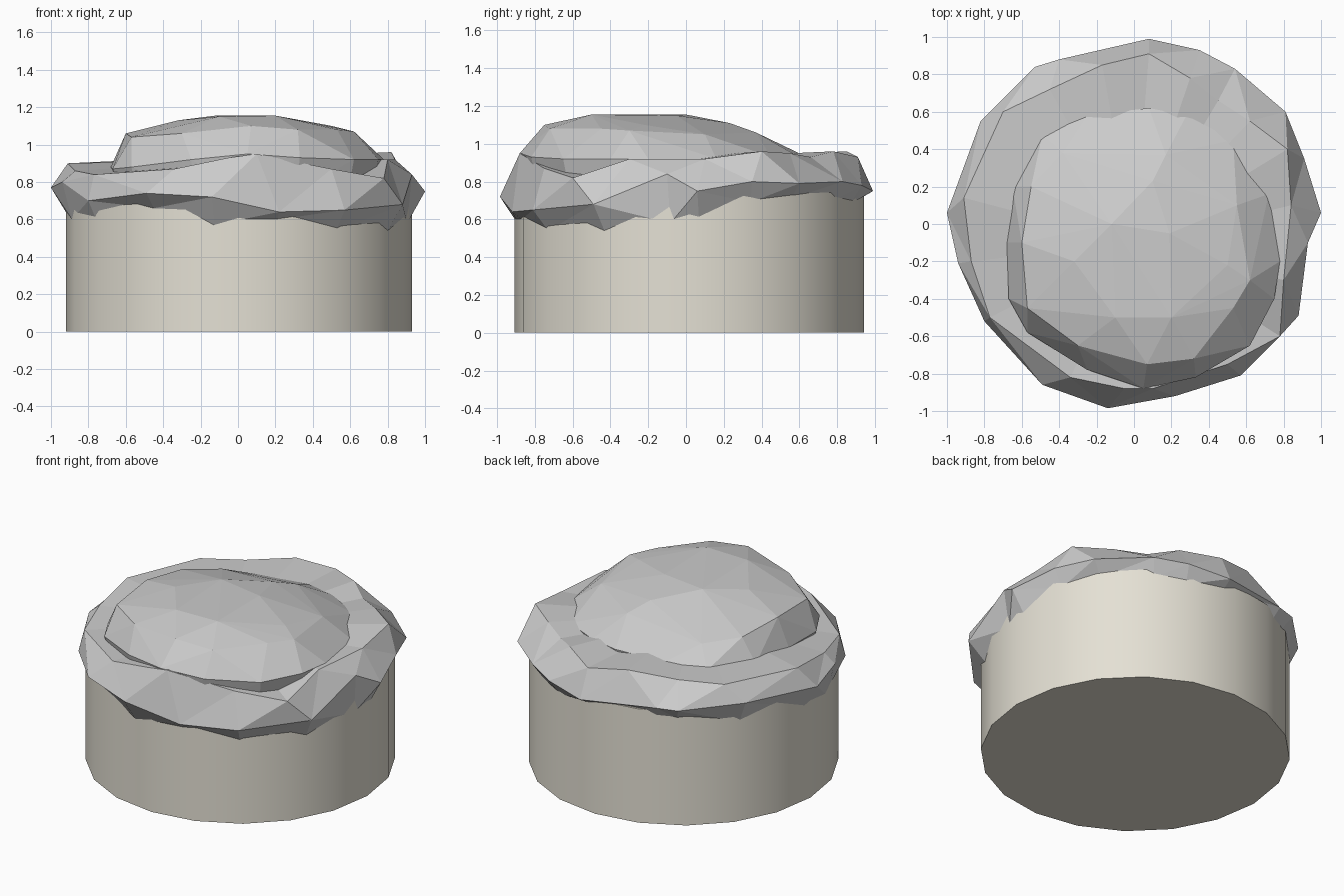
import bpy, bmesh, math


def finish(bm, name):
    bmesh.ops.recalc_face_normals(bm, faces=bm.faces)
    mesh = bpy.data.meshes.new(name)
    bm.to_mesh(mesh)
    bm.free()
    obj = bpy.data.objects.new(name, mesh)
    bpy.context.collection.objects.link(obj)
    return obj


# Round stone-coloured drum, smooth around its side
bpy.ops.mesh.primitive_cylinder_add(vertices=20, radius=0.925, depth=0.75,
                                    location=(0.005, 0.018, 0.375))
drum = bpy.context.object
drum.name = "base_drum"
bpy.ops.object.shade_smooth_by_angle(angle=math.radians(35))
beige = bpy.data.materials.new("beige_stone")
beige.diffuse_color = (0.78, 0.75, 0.66, 1)
drum.data.materials.append(beige)

# Lower rock: widest outline, shoulder outline and ragged bottom edge heights
widest = [(1, .06, .75), (.91, .35, .80), (.81, .60, .79), (.54, .83, .80),
          (.35, .93, .78), (.08, .99, .75), (-.40, .88, .78), (-.53, .84, .78),
          (-.82, .55, .80), (-1, .06, .77), (-.94, -.21, .80), (-.80, -.52, .70),
          (-.49, -.86, .74), (-.14, -.985, .72), (.22, -.92, .64),
          (.57, -.81, .65), (.88, -.49, .68), (.93, -.10, .84)]
shoulder = [(.84, .10, .92), (.82, .40, .96), (.62, .55, .95), (.45, .66, .93),
            (.30, .78, .96), (.08, .91, .93), (-.17, .85, .96), (-.45, .72, .92),
            (-.70, .60, .91), (-.91, .14, .90), (-.87, -.20, .86),
            (-.77, -.50, .84), (-.34, -.82, .87), (-.05, -.88, .93),
            (.10, -.88, .95), (.50, -.75, .87), (.78, -.60, .82), (.80, -.30, .92)]
edge_z = [.59, .69, .71, .70, .68, .71, .71, .70, .65, .62, .60, .61, .66, .57,
          .60, .54, .53, .58]
hem = []
for (x, y, _), z in zip(widest, edge_z):
    k = 0.91 / math.hypot(x, y)
    hem.append((x * k, y * k + 0.015, z))

bm = bmesh.new()
rings = [[bm.verts.new(p) for p in ring] for ring in (hem, widest, shoulder)]
n = len(widest)
for low, high in zip(rings, rings[1:]):
    for i in range(n):
        j = (i + 1) % n
        bm.faces.new((low[i], low[j], high[j], high[i]))
for ring, centre in ((rings[0], (0, 0, .65)), (rings[-1], (0, -.1, .92))):
    c = bm.verts.new(centre)
    for i in range(n):
        bm.faces.new((ring[i], ring[(i + 1) % n], c))
bmesh.ops.triangulate(bm, faces=bm.faces)
finish(bm, "lower_rock")

# Upper rock: faceted hull over its outline, shoulder and crown points
outline = [(-.65, .20, .88), (-.49, .48, .90), (-.25, .58, .93), (.08, .62, .94),
           (.28, .58, .94), (.53, .45, .93), (.72, .16, .92), (.78, -.20, .92),
           (.75, -.40, .92), (.62, -.65, .92), (.33, -.82, .93), (.05, -.88, .95),
           (-.25, -.78, .92), (-.57, -.58, .88), (-.67, -.40, .87), (-.68, -.10, .88)]
mid = [(-.60, -.10, 1.06), (-.55, .20, 1.03), (-.38, .38, 1.01), (.17, .37, 1.06),
       (.55, .10, 1.05), (.62, -.30, 1.07), (.53, -.45, 1.08), (.32, -.72, 1.08),
       (.07, -.75, 1.10), (-.30, -.65, 1.06), (-.57, -.45, 1.04)]
crown = [(-.12, 0, 1.155), (.19, -.05, 1.15), (.20, -.50, 1.155),
         (-.10, -.50, 1.15), (-.32, -.20, 1.13), (.10, .23, 1.11), (.50, -.22, 1.10)]
bm = bmesh.new()
for p in outline + mid + crown:
    bm.verts.new(p)
for x, y, z in outline:
    bm.verts.new((x * .95, y * .95, .75))
hull = bmesh.ops.convex_hull(bm, input=bm.verts)
loose = [v for v in bm.verts if not v.link_faces]
bmesh.ops.delete(bm, geom=loose, context='VERTS')
finish(bm, "upper_rock")
